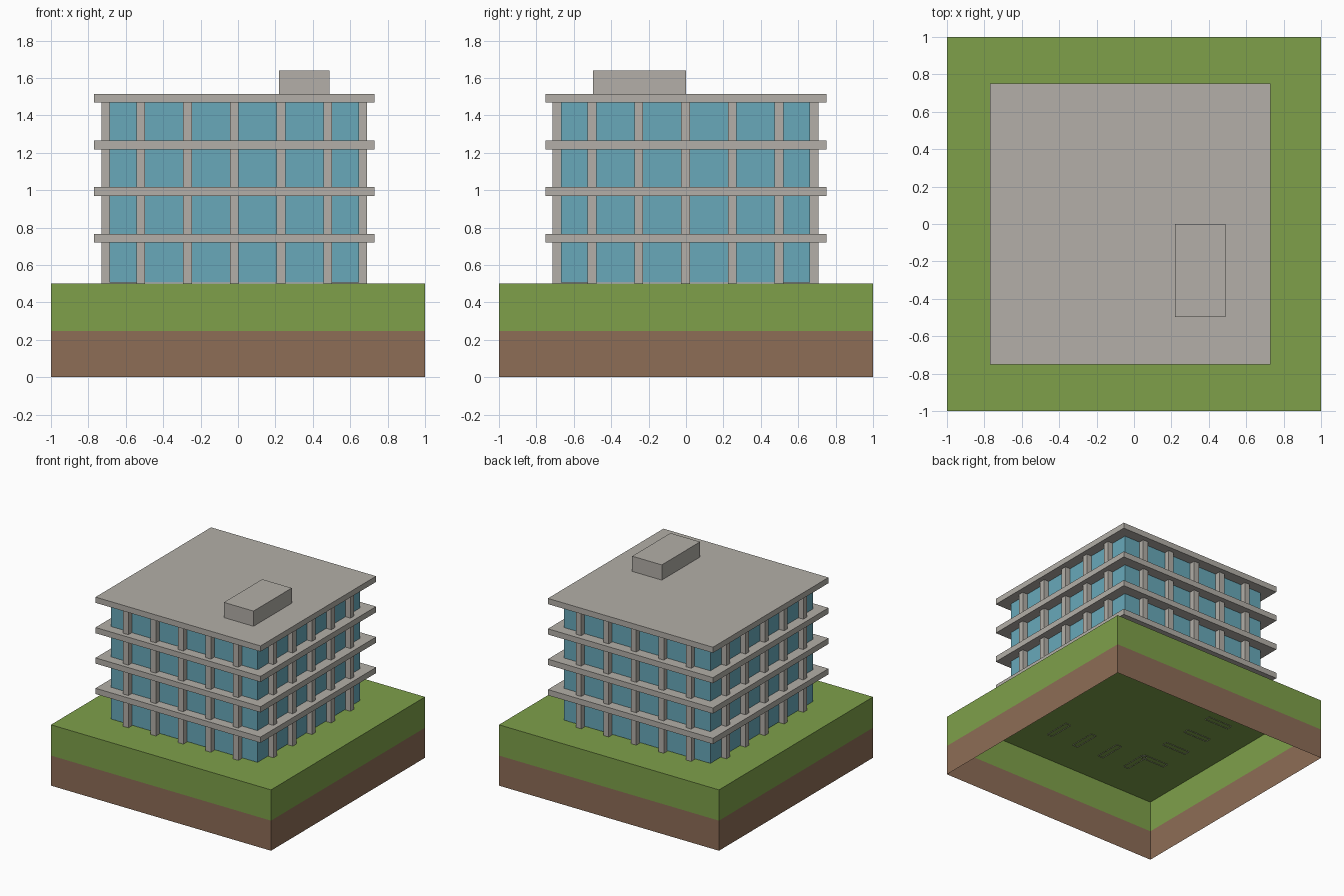
import bpy, bmesh

if "Cube" in bpy.data.objects:
    bpy.data.objects.remove(bpy.data.objects["Cube"])

def srgb(r, g, b):
    f = lambda c: c / 12.92 if c <= 0.04045 else ((c + 0.055) / 1.055) ** 2.4
    return tuple(f(v / 255) for v in (r, g, b)) + (1.0,)

def material(name, rgb):
    m = bpy.data.materials.new(name)
    m.diffuse_color = srgb(*rgb)
    m.use_nodes = True
    m.node_tree.nodes["Principled BSDF"].inputs["Base Color"].default_value = m.diffuse_color
    return m

GRASS = material("grass green", (126, 160, 74))
SOIL = material("soil brown", (141, 109, 86))
CONCRETE = material("concrete grey", (179, 175, 168))
GLASS = material("window blue", (104, 169, 186))

def add_box(bm, lo, hi, open_bottom=False):
    """Axis-aligned box between two corners; returns nothing, adds to bm."""
    verts = bmesh.ops.create_cube(bm, size=1)["verts"]
    for v in verts:
        v.co = [lo[i] if v.co[i] < 0 else hi[i] for i in range(3)]
    if open_bottom:
        low = [f for f in {f for v in verts for f in v.link_faces}
               if all(v.co.z == min(w.co.z for w in verts) for v in f.verts)]
        bmesh.ops.delete(bm, geom=low, context="FACES_ONLY")

def finish(name, bm, *mats):
    me = bpy.data.meshes.new(name)
    bm.normal_update()
    bm.to_mesh(me)
    bm.free()
    for m in mats:
        me.materials.append(m)
    ob = bpy.data.objects.new(name, me)
    bpy.context.collection.objects.link(ob)
    return ob

def box(name, lo, hi, mat):
    bm = bmesh.new()
    add_box(bm, lo, hi)
    return finish(name, bm, mat)

# Plot of land: hollow open-bottomed block, soil below and grass above
bm = bmesh.new()
add_box(bm, (-1, -1, 0), (1, 1, 0.5), open_bottom=True)
bmesh.ops.bisect_plane(bm, geom=bm.verts[:] + bm.edges[:] + bm.faces[:],
                       plane_co=(0, 0, 0.247), plane_no=(0, 0, 1))
for f in bm.faces:
    f.material_index = 1 if f.calc_center_median().z < 0.24 else 0
finish("land_block", bm, GRASS, SOIL)

# Building centre
CX, CY = -0.02, -0.003

# Glass body
G = 0.666
box("glass_walls", (CX - G, CY - G, 0.505), (CX + G, CY + G, 1.48), GLASS)

# Floor slabs and roof
for i in range(4):
    z = 0.719 + 0.2497 * i
    name = "roof_slab" if i == 3 else f"floor_slab_{i + 1}"
    box(name, (CX - 0.75, -0.75, z), (CX + 0.75, 0.75, z + 0.047), CONCRETE)

# Columns: five fins on each of the four sides
OUT, INN, W = 0.711, 0.493, 0.0235
Z0, Z1 = 0.496, 1.48
for side, s in (("front", -1), ("back", 1), ("left", -1), ("right", 1)):
    bm = bmesh.new()
    a, b = sorted((s * INN, s * OUT))
    for k in range(-2, 3):
        c = 0.25 * k
        if side in ("front", "back"):
            lo, hi = (c - W, a), (c + W, b)
        else:
            lo, hi = (a, c - W), (b, c + W)
        add_box(bm, (CX + lo[0], CY + lo[1], Z0),
                (CX + hi[0], CY + hi[1], Z1), open_bottom=True)
    finish(f"{side}_columns", bm, CONCRETE)

# Rooftop plant room
box("roof_housing", (0.22, -0.497, 1.50), (0.489, 0.0, 1.64), CONCRETE)
